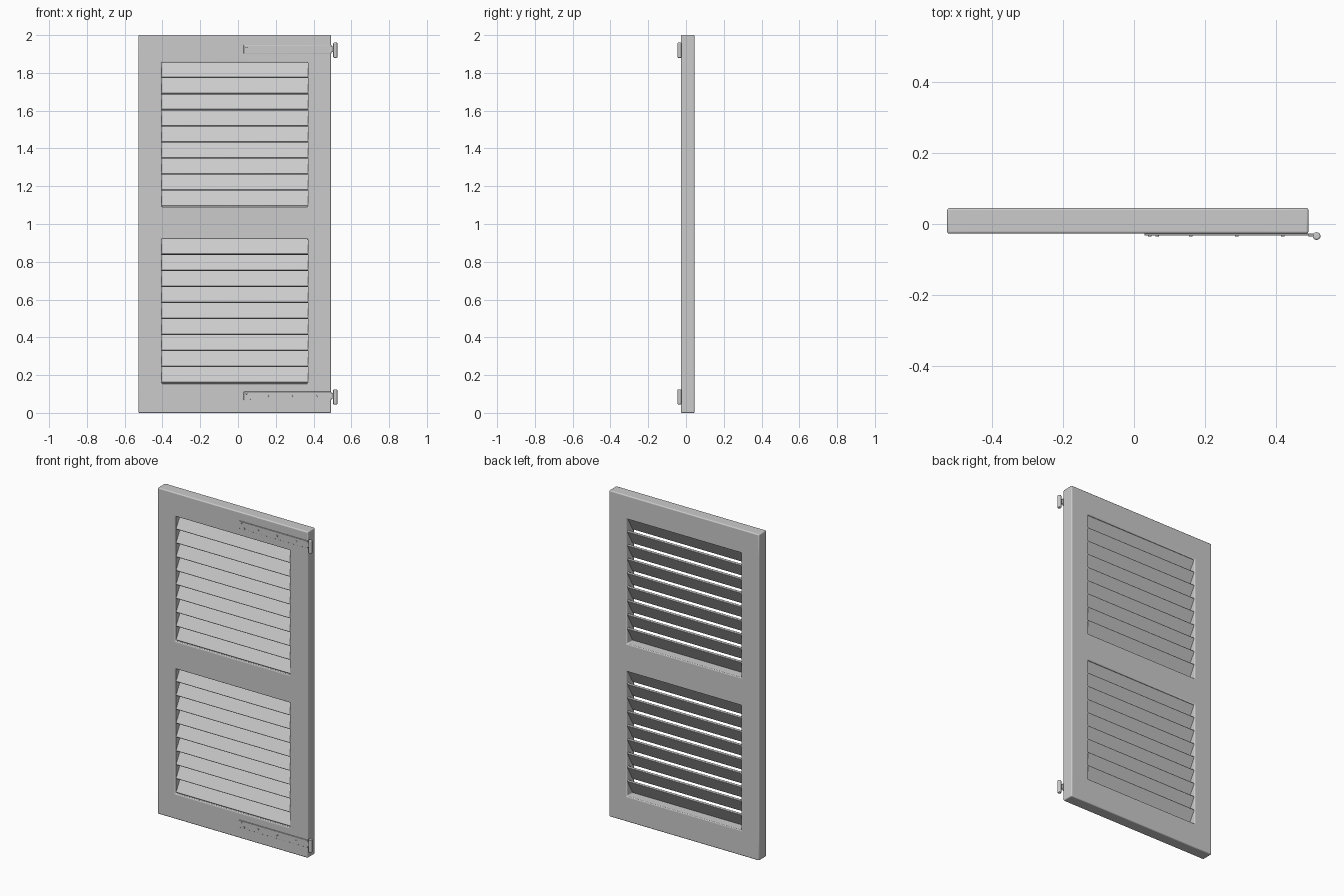
import bpy
import bmesh
import math

cube = bpy.data.objects.get("Cube")
if cube:
    bpy.data.objects.remove(cube, do_unlink=True)

FRONT, BACK = -0.027, 0.045
LEFT_EDGE, RIGHT_EDGE = 0.492, -0.527
OPEN_X = (-0.405, 0.37)
OPENINGS = ((0.155, 0.92), (1.09, 1.855))
SLATS = 9


def finish(name, bm, bevel=0.0, segments=2):
    """Turn a bmesh into a named object with soft edges."""
    bmesh.ops.recalc_face_normals(bm, faces=bm.faces)
    mesh = bpy.data.meshes.new(name)
    bm.to_mesh(mesh)
    bm.free()
    obj = bpy.data.objects.new(name, mesh)
    bpy.context.collection.objects.link(obj)
    if bevel:
        mod = obj.modifiers.new("soft_edges", "BEVEL")
        mod.width = bevel
        mod.segments = segments
        mod.limit_method = 'ANGLE'
    bpy.ops.object.select_all(action='DESELECT')
    obj.select_set(True)
    bpy.context.view_layer.objects.active = obj
    bpy.ops.object.shade_smooth_by_angle(angle=math.radians(35))
    return obj


def box(name, center, size, bevel=0.0, tilt=0.0):
    bm = bmesh.new()
    bmesh.ops.create_cube(bm, size=1)
    bmesh.ops.scale(bm, vec=size, verts=bm.verts)
    obj = finish(name, bm, bevel)
    obj.location = center
    obj.rotation_euler.x = tilt
    return obj


def cylinder(name, center, radius, height, bevel, lie=False, sides=16):
    bm = bmesh.new()
    bmesh.ops.create_cone(bm, cap_ends=True, segments=sides,
                          radius1=radius, radius2=radius, depth=height)
    obj = finish(name, bm, bevel)
    obj.location = center
    if lie:
        obj.rotation_euler.x = math.pi / 2
    return obj


# Frame: a grid of cells with the two openings left out, then thickened
bm = bmesh.new()
xs = (RIGHT_EDGE, *OPEN_X, LEFT_EDGE)
zs = (0, *OPENINGS[0], *OPENINGS[1], 2)
grid = [[bm.verts.new((x, FRONT, z)) for x in xs] for z in zs]
for row in range(len(zs) - 1):
    for col in range(len(xs) - 1):
        if col == 1 and row % 2 == 1:
            continue
        bm.faces.new((grid[row][col], grid[row][col + 1],
                      grid[row + 1][col + 1], grid[row + 1][col]))
extruded = bmesh.ops.extrude_face_region(bm, geom=bm.faces[:], use_keep_orig=True)
moved = [v for v in extruded["geom"] if isinstance(v, bmesh.types.BMVert)]
bmesh.ops.translate(bm, vec=(0, BACK - FRONT, 0), verts=moved)
finish("frame", bm, bevel=0.006, segments=3)

# Louvres: low edge forward, high edge back, overlapping like shingles
tilt = math.radians(-30)
mid_x = sum(OPEN_X) / 2
width = OPEN_X[1] - OPEN_X[0] + 0.01
for panel, (low, high) in zip(("lower", "upper"), OPENINGS):
    pitch = (high - low) / SLATS
    for i in range(SLATS):
        box(f"{panel}_slat_{i + 1}", (mid_x, 0.009, low + pitch * i + 0.049),
            (width, 0.012, 0.105), bevel=0.003, tilt=tilt)

# Hinges: strap, screws, link and pin barrel on the model's left edge
for level, z in (("lower", 0.09), ("upper", 1.925)):
    box(f"{level}_hinge_strap", (0.262, -0.030, z), (0.464, 0.006, 0.044), 0.001)
    box(f"{level}_hinge_link", (0.502, -0.031, z), (0.02, 0.008, 0.03), 0.001)
    cylinder(f"{level}_hinge_pin", (0.515, -0.034, z - 0.005), 0.011, 0.08, 0.004)
    screws = ((0.045, 0.013), (0.065, -0.013), (0.16, 0), (0.29, 0), (0.42, 0))
    for i, (x, dz) in enumerate(screws):
        cylinder(f"{level}_hinge_screw_{i + 1}", (x, -0.0335, z + dz),
                 0.005, 0.004, 0.001, lie=True, sides=12)
